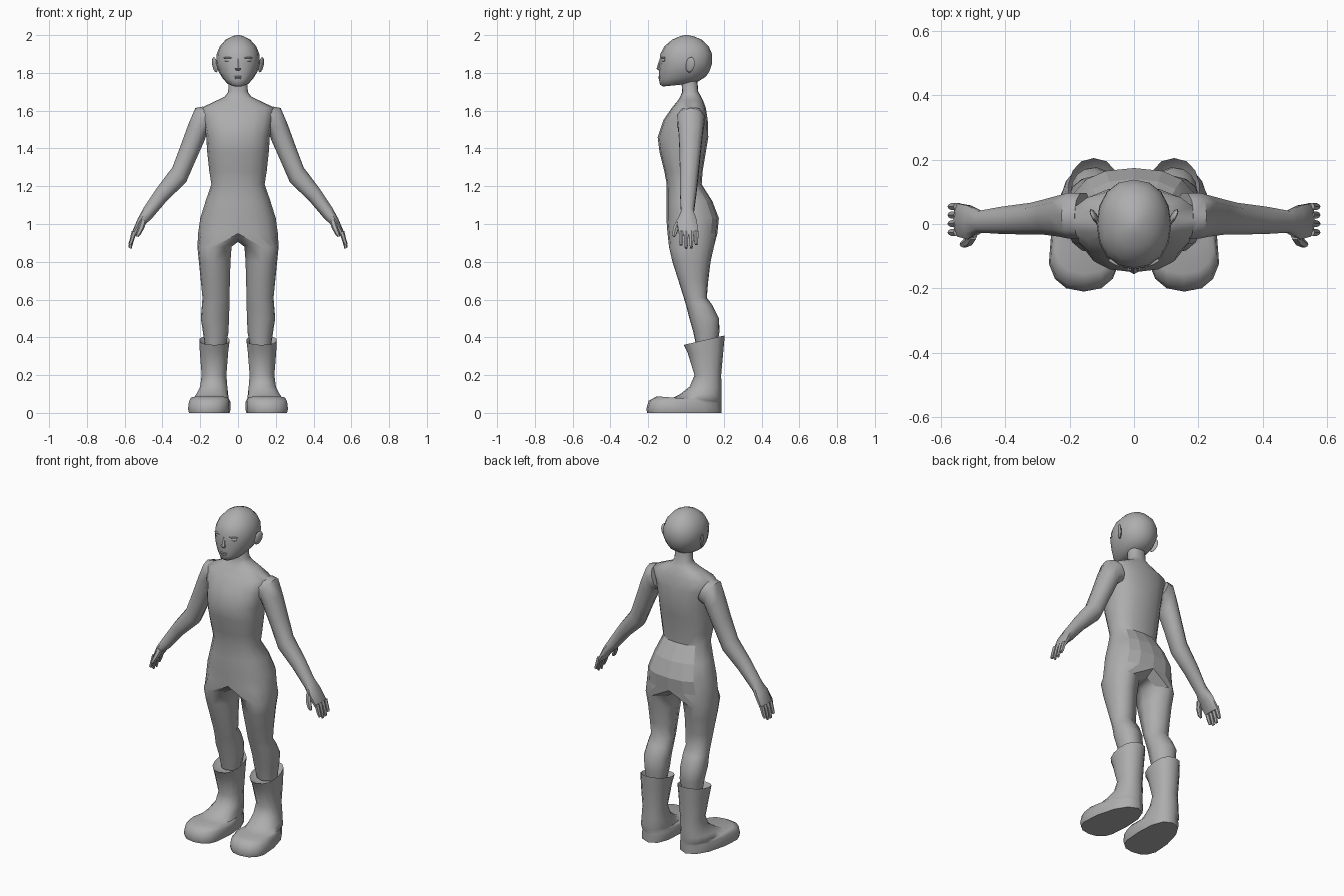
import bpy, bmesh, math
from mathutils import Vector, Matrix

skin = bpy.data.materials.new("plain grey")
skin.diffuse_color = (0.42, 0.42, 0.42, 1)


def finish(name, bm, mirror=False, angle=50):
    bmesh.ops.recalc_face_normals(bm, faces=bm.faces)
    me = bpy.data.meshes.new(name)
    bm.to_mesh(me)
    bm.free()
    me.materials.append(skin)
    ob = bpy.data.objects.new(name, me)
    bpy.context.collection.objects.link(ob)
    bpy.ops.object.select_all(action='DESELECT')
    ob.select_set(True)
    bpy.context.view_layer.objects.active = ob
    bpy.ops.object.shade_smooth_by_angle(angle=math.radians(angle))
    if mirror:
        ob.modifiers.new("mirror", 'MIRROR').merge_threshold = 0.0005
    return ob


def full(n):
    return [-90 + 360 * k / n for k in range(n)]


def oval(xi, xo, yf, yb, zf, zb, angles, p=0.9, yc=None, lean=0.0):
    """Rounded cross-section from front (yf) to back (yb), tilted from zf to zb."""
    xc, hw = (xi + xo) / 2, (xo - xi) / 2
    yc = (yf + yb) / 2 if yc is None else yc
    pts = []
    for a in angles:
        c, s = math.cos(math.radians(a)), math.sin(math.radians(a))
        x = xc + hw * math.copysign(abs(c) ** p, c)
        sy = math.copysign(abs(s) ** p, s)
        y = yc + sy * ((yc - yf) if s < 0 else (yb - yc))
        x -= lean * max(0, sy)
        pts.append(Vector((x, y, zf + (zb - zf) * (y - yf) / (yb - yf))))
    return pts


def bridge(bm, a, b, closed=True):
    n = len(a)
    for i in range(n if closed else n - 1):
        j = (i + 1) % n
        bm.faces.new((a[i], a[j], b[j], b[i]))


def loft(bm, rings, caps=(True, True)):
    vs = [[bm.verts.new(p) for p in r] for r in rings]
    for a, b in zip(vs, vs[1:]):
        bridge(bm, a, b)
    for use, ring in zip(caps, (vs[0], vs[-1])):
        if use:
            bm.faces.new(ring)


def limb(bm, sections, n=10, p=0.9):
    """Each section: upper (x, z), lower (x, z), front y, back y."""
    rings = []
    for ux, uz, lx, lz, yf, yb in sections:
        ring = []
        for k in range(n):
            c = math.cos(math.tau * k / n)
            s = math.sin(math.tau * k / n)
            c = math.copysign(abs(c) ** p, c)
            s = math.copysign(abs(s) ** p, s)
            ring.append(Vector(((ux + lx) / 2 + c * (ux - lx) / 2,
                                (yf + yb) / 2 + s * (yb - yf) / 2,
                                (uz + lz) / 2 + c * (uz - lz) / 2)))
        rings.append(ring)
    loft(bm, rings)


def blob(name, loc, size, rot=(0, 0, 0), mirror=False):
    bm = bmesh.new()
    bmesh.ops.create_uvsphere(bm, u_segments=10, v_segments=7, radius=1)
    m = Matrix.Translation(loc)
    for r, axis in zip(rot, 'XYZ'):
        m = m @ Matrix.Rotation(math.radians(r), 4, axis)
    bm.transform(m @ Matrix.Diagonal((*size, 1)))
    return finish(name, bm, mirror)


# Body: half torso flowing into one leg, mirrored
half = [-90 + 22.5 * k for k in range(9)]
bm = bmesh.new()
prev = None
for z, hw, yf, yb in [
        (1.76, .050, -.025, .060), (1.70, .052, -.020, .065),
        (1.675, .070, -.030, .080), (1.655, .110, -.042, .090),
        (1.615, .195, -.075, .105), (1.55, .185, -.120, .115),
        (1.46, .168, -.150, .118), (1.38, .163, -.140, .105),
        (1.28, .152, -.115, .088), (1.21, .141, -.102, .083),
        (1.12, .172, -.102, .140), (1.03, .200, -.104, .174),
        (0.95, .211, -.098, .166)]:
    ring = [bm.verts.new(v) for v in oval(-hw, hw, yf, yb, z, z, half, 0.85)]
    if prev:
        bridge(bm, prev, ring, False)
    prev = ring
crotch = [(0, .11, .915), (0, .03, .905), (0, -.05, .92)]
prev = prev + [bm.verts.new(v) for v in crotch]
leg_angles = half + [135, 180, 225]
for z, xi, xo, yf, yb in [
        (.88, .034, .215, -.090, .148), (.80, .040, .207, -.072, .130),
        (.70, .043, .197, -.040, .118), (.61, .045, .188, -.012, .110),
        (.57, .045, .191, .000, .140), (.50, .048, .197, .018, .175),
        (.43, .050, .186, .038, .177), (.35, .065, .175, .055, .165)]:
    ring = [bm.verts.new(v) for v in oval(xi, xo, yf, yb, z, z, leg_angles)]
    bridge(bm, prev, ring)
    prev = ring
bm.faces.new(prev)
body = finish("body", bm, True, 60)
# Faceted seat
for f in body.data.polygons:
    c = f.center
    if c.y > 0.09 and 0.9 < c.z < 1.2 and c.x < 0.13:
        f.use_smooth = False

# Arms, fingers and thumbs
bm = bmesh.new()
limb(bm, [(.185, 1.622, .13, 1.49, -.05, .10), (.226, 1.614, .165, 1.475, -.048, .10),
          (.262, 1.53, .178, 1.44, -.042, .092), (.302, 1.42, .225, 1.335, -.036, .08),
          (.347, 1.30, .275, 1.22, -.035, .068), (.43, 1.19, .375, 1.125, -.033, .056),
          (.497, 1.09, .460, 1.025, -.028, .042), (.53, 1.03, .495, .995, -.05, .06),
          (.558, .965, .530, .95, -.042, .066), (.562, .945, .538, .938, -.038, .064)])
finish("arm", bm, True)
bm = bmesh.new()
for y, tip in ((-.026, .885), (.001, .868), (.028, .870), (.054, .888)):
    limb(bm, [(.562, .965, .536, .955, y - .013, y + .013),
              (.574, .915, .553, .908, y - .012, y + .012),
              (.580, tip + .008, .564, tip, y - .008, y + .008)], 6)
limb(bm, [(.515, 1.03, .485, 1.01, -.050, -.01), (.525, .99, .498, .975, -.068, -.035),
          (.538, .955, .515, .945, -.074, -.048), (.542, .936, .528, .932, -.070, -.056)], 6)
finish("fingers", bm, True)

# Boots with flared cuff and round toe
a14 = full(14)
bm = bmesh.new()
rings = [oval(.068, .175, .05, .165, .34, .36, a14),
         oval(.043, .206, -.012, .205, .36, .41, a14),
         oval(.050, .204, .008, .198, .32, .33, a14),
         oval(.060, .194, .045, .186, .20, .20, a14),
         oval(.055, .202, .020, .188, .14, .14, a14)]
for zf, zb, xi, xo, yf, yc, lean in [
        (.100, .10, .053, .222, -.030, .06, .010), (.076, .075, .052, .240, -.075, .02, .015),
        (.088, .06, .052, .250, -.155, -.05, .025), (.064, .05, .046, .262, -.198, -.09, .03),
        (.020, .02, .045, .267, -.210, -.09, .03), (0, 0, .050, .262, -.205, -.09, .03)]:
    rings.append(oval(xi, xo, yf, .188, zf, zb, a14, 0.85, yc, lean))
loft(bm, rings)
finish("boot", bm, True, 60)

# Head
a16 = full(16)
bm = bmesh.new()
loft(bm, [oval(-w, w, yf, yb, zf, zb, a16, 0.92) for zf, zb, w, yf, yb in [
    (1.728, 1.738, .030, -.122, -.02), (1.738, 1.752, .058, -.138, .06),
    (1.765, 1.780, .082, -.143, .105), (1.80, 1.81, .102, -.142, .125),
    (1.85, 1.85, .116, -.141, .138), (1.90, 1.90, .113, -.136, .138),
    (1.94, 1.94, .097, -.115, .120), (1.975, 1.975, .066, -.075, .085),
    (1.994, 1.994, .030, -.032, .040), (2.0, 2.0, .008, -.008, .012)]])
finish("head", bm)

# Face details and ears
bm = bmesh.new()
loft(bm, [oval(-w, w, yf, -.12, z, z, full(6)) for z, w, yf in [
    (1.875, .007, -.139), (1.835, .011, -.153), (1.822, .017, -.156), (1.812, .012, -.143)]])
finish("nose", bm)
blob("eye", (.054, -.120, 1.868), (.022, .008, .010), (0, 0, 24), True)
blob("eyelid", (.055, -.121, 1.880), (.027, .008, .004), (0, 0, 24), True)
blob("upper_lip", (0, -.140, 1.780), (.023, .007, .005))
blob("lower_lip", (0, -.140, 1.771), (.018, .007, .005))
blob("ear", (.122, .022, 1.843), (.009, .026, .042), (-12, 12, -25), True)
